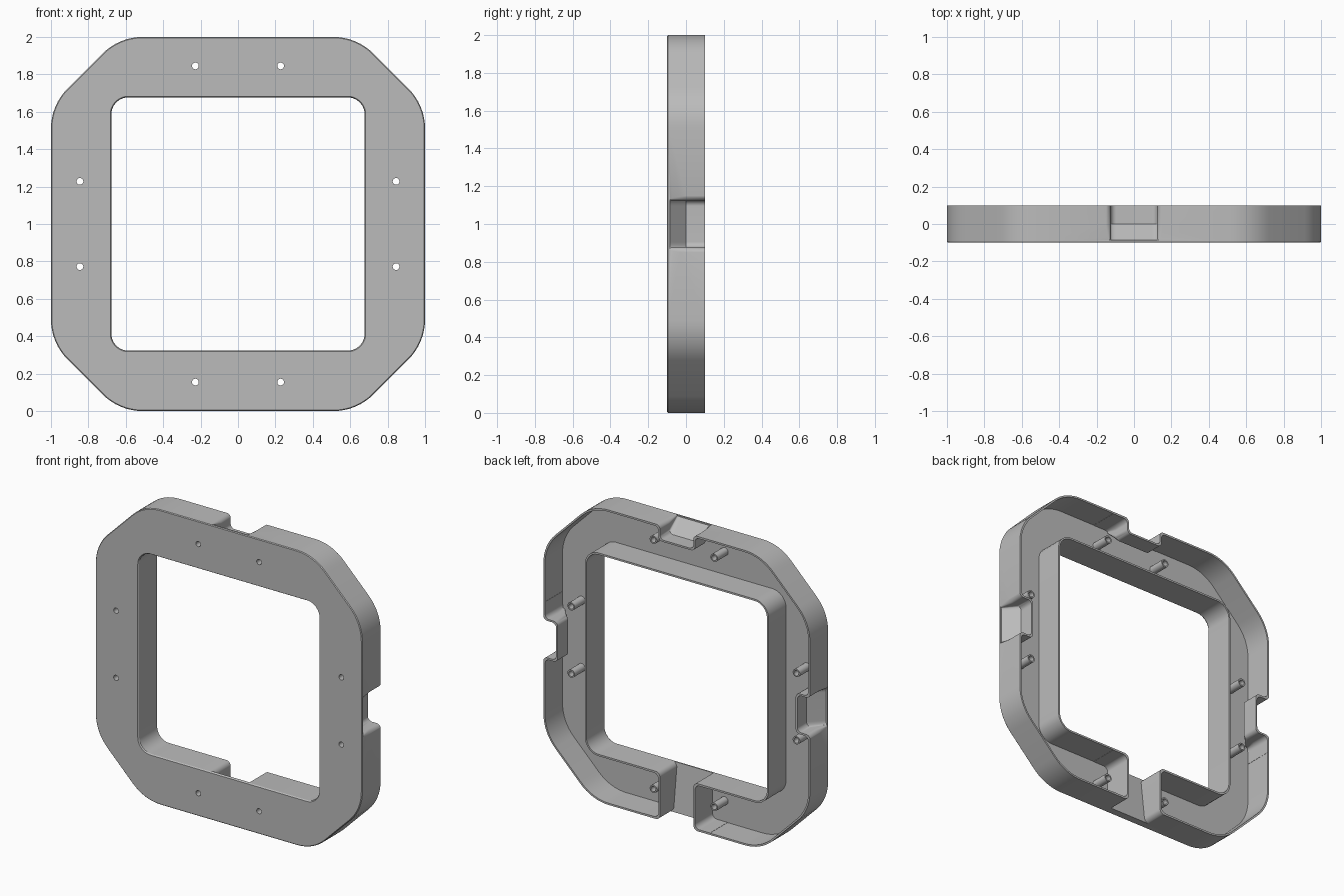
import bpy
import bmesh
import math
from mathutils import Vector

if "Cube" in bpy.data.objects:
    bpy.data.objects.remove(bpy.data.objects["Cube"], do_unlink=True)

WALL = 0.012
PLATE_BACK = -0.088
OPENING = 0.677
POST_AT = [(s * 0.228, 0.845) for s in (-1, 1)]

grey = bpy.data.materials.new("matte grey")
grey.use_nodes = True
colour = (0.5, 0.5, 0.5, 1)
grey.diffuse_color = colour
grey.node_tree.nodes["Principled BSDF"].inputs["Base Color"].default_value = colour


def rounded(corners, steps=8):
    """Outline with a fillet at every (u, v, radius) corner."""
    out = []
    for i, (u, v, r) in enumerate(corners):
        c = Vector((u, v))
        if r == 0:
            out.append(c)
            continue
        a = (Vector(corners[i - 1][:2]) - c).normalized()
        b = (Vector(corners[(i + 1) % len(corners)][:2]) - c).normalized()
        half = a.angle(b) / 2
        centre = c + (a + b).normalized() * r / math.sin(half)
        tangent = r / math.tan(half)
        p, q = c + a * tangent - centre, c + b * tangent - centre
        out += [centre + p.lerp(q, k / steps).normalized() * r for k in range(steps + 1)]
    return out


def loft(name, sections, turn=0, slope=0):
    """Solid through (y, outline) sections, turned by quarters about the middle."""
    bm = bmesh.new()
    co, si = math.cos(turn * math.pi / 2), math.sin(turn * math.pi / 2)
    rings = []
    for k, (y, pts) in enumerate(sections):
        tilt = slope if k == 0 else 0
        rings.append([bm.verts.new((p.x * co + p.y * si, y + tilt * (p.y - OPENING),
                                    1 - p.x * si + p.y * co)) for p in pts])
    for r0, r1 in zip(rings, rings[1:]):
        for i in range(len(r0)):
            bm.faces.new((r0[i - 1], r0[i], r1[i], r1[i - 1]))
    bm.faces.new(rings[0])
    bm.faces.new(rings[-1])
    bmesh.ops.recalc_face_normals(bm, faces=bm.faces)
    mesh = bpy.data.meshes.new(name)
    bm.to_mesh(mesh)
    bm.free()
    obj = bpy.data.objects.new(name, mesh)
    bpy.context.collection.objects.link(obj)
    return obj


def cut(target, cutter):
    mod = target.modifiers.new("cut", 'BOOLEAN')
    mod.operation, mod.solver, mod.object = 'DIFFERENCE', 'EXACT', cutter
    bpy.context.view_layer.objects.active = target
    bpy.ops.object.modifier_apply(modifier=mod.name)
    bpy.data.objects.remove(cutter, do_unlink=True)


def octagon(inset):
    h, k, r = 1 - inset, 0.635 - inset * 0.414, 0.3 - inset
    quarter = [(k, h), (h, k), (h, -k), (k, -h), (-k, -h), (-h, -k), (-h, k), (-k, h)]
    return rounded([(u, v, r) for u, v in quarter])


def square(h, r):
    return rounded([(h, h, r), (h, -h, r), (-h, -h, r), (-h, h, r)])


def circle(u, v, r):
    return [Vector((u + r * math.cos(i * math.pi / 12), v + r * math.sin(i * math.pi / 12)))
            for i in range(24)]


def pocket(name, grow, turn):
    """Notch in the outer rim whose floor ramps inward, then runs to the back."""
    w, floor, rim, r = 0.125 + grow, 0.905 - grow, 1.001 - grow * 1.2, 0.03
    half = [(0.25, 1.1, 0), (0.25, rim, 0), (w, rim, r), (w, floor, r)]
    pts = rounded(half + [(-u, v, q) for u, v, q in reversed(half)])
    shallow = [Vector((p.x, rim + (p.y - rim) * 0.1)) if p.y < rim else p for p in pts]
    return loft(name, [(-0.086 - grow, shallow), (0.0 - grow, pts), (0.13 + grow, pts)], turn)


def channel(name, grow, front, slope):
    """Passage from the bottom rim through to the opening."""
    w, rim, inner, r = 0.125 + grow, 1.001 - grow * 1.2, OPENING - 0.001 + grow * 1.2, 0.035
    half = [(0.25, 1.1, 0), (0.25, rim, 0), (w, rim, r), (w, inner, r),
            (0.25, inner, 0), (0.25, 0.6, 0)]
    pts = rounded(half + [(-u, v, q) for u, v, q in reversed(half)])
    return loft(name, [(front, pts), (0.13 + grow, pts)], 2, slope)


# Outer body with a softened front edge
frame = loft("bezel_frame", [(-0.1, octagon(0.005)), (-0.095, octagon(0)), (0.1, octagon(0))])

# Hollow at the back, keeping the inner tube, notch walls and screw posts
hollow = loft("hollow", [(PLATE_BACK, octagon(WALL)), (0.12, octagon(WALL))])
tube = square(OPENING + WALL, 0.09 + WALL)
cut(hollow, loft("tube_keep", [(-0.15, tube), (0.15, tube)]))
for turn in (0, 1, 3):
    cut(hollow, pocket("pocket_keep", WALL, turn))
cut(hollow, channel("channel_keep", WALL, -0.12, 0))
for turn in range(4):
    for u, v in POST_AT:
        post = circle(u, v, 0.027)
        cut(hollow, loft("post_keep", [(-0.11, post), (0.025, post)], turn))
cut(frame, hollow)

# Central opening with a chamfered front edge
cut(frame, loft("opening", [(-0.11, square(OPENING + 0.012, 0.1)),
                            (-0.092, square(OPENING, 0.09)),
                            (0.15, square(OPENING, 0.09))]))

# Rim notches, bottom passage and screw holes
for turn in (0, 1, 3):
    cut(frame, pocket("pocket", 0, turn))
cut(frame, channel("channel", 0, -0.084, 0.12))
for turn in range(4):
    for u, v in POST_AT:
        hole = circle(u, v, 0.018)
        cut(frame, loft("hole", [(-0.15, hole), (0.15, hole)], turn))

# Finish
frame.data.materials.clear()
frame.data.materials.append(grey)
for face in frame.data.polygons:
    face.material_index = 0
bpy.ops.object.select_all(action='DESELECT')
frame.select_set(True)
bpy.context.view_layer.objects.active = frame
bpy.ops.object.shade_smooth_by_angle(angle=math.radians(30))
